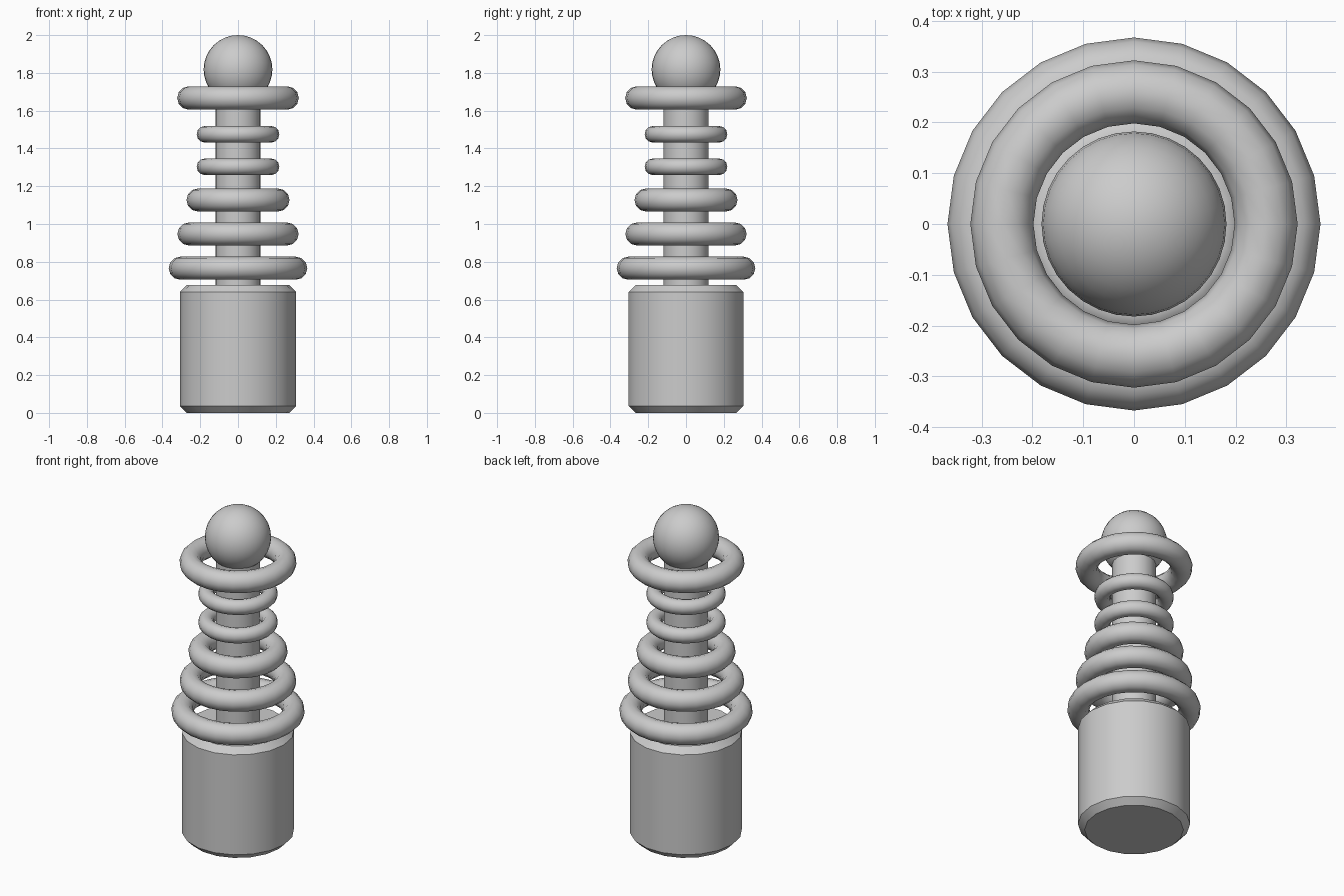
import bpy, math

if "Cube" in bpy.data.objects:
    bpy.data.objects.remove(bpy.data.objects["Cube"])


def finish(name, angle=40):
    ob = bpy.context.object
    ob.name = name
    bpy.ops.object.shade_smooth_by_angle(angle=math.radians(angle))
    return ob


def cylinder(name, radius, z0, z1, sides):
    # first vertex lies on the x axis
    bpy.ops.mesh.primitive_cylinder_add(vertices=sides, radius=radius, depth=z1 - z0,
                                        location=(0, 0, (z0 + z1) / 2),
                                        rotation=(0, 0, math.pi / 2))
    return finish(name)


# chamfered base
base = cylinder("base", 0.308, 0, 0.677, 18)
bevel = base.modifiers.new("chamfer", 'BEVEL')
bevel.width = 0.036
bevel.segments = 1
bevel.limit_method = 'ANGLE'
bevel.angle_limit = math.radians(40)

# central post
cylinder("post", 0.12, 0.6, 1.75, 18)

# rings: height, centre-line radius, tube radius
rings = [(0.766, 0.306, 0.061), (0.947, 0.260, 0.061), (1.127, 0.212, 0.061),
         (1.303, 0.175, 0.044), (1.475, 0.175, 0.044), (1.667, 0.260, 0.062)]
for i, (z, major, minor) in enumerate(rings, 1):
    bpy.ops.mesh.primitive_torus_add(location=(0, 0, z), major_radius=major, minor_radius=minor,
                                     major_segments=24, minor_segments=12)
    finish(f"ring_{i}")

# ball on top
bpy.ops.mesh.primitive_uv_sphere_add(segments=32, ring_count=16, radius=0.182,
                                     location=(0, 0, 1.818))
finish("top_ball")
